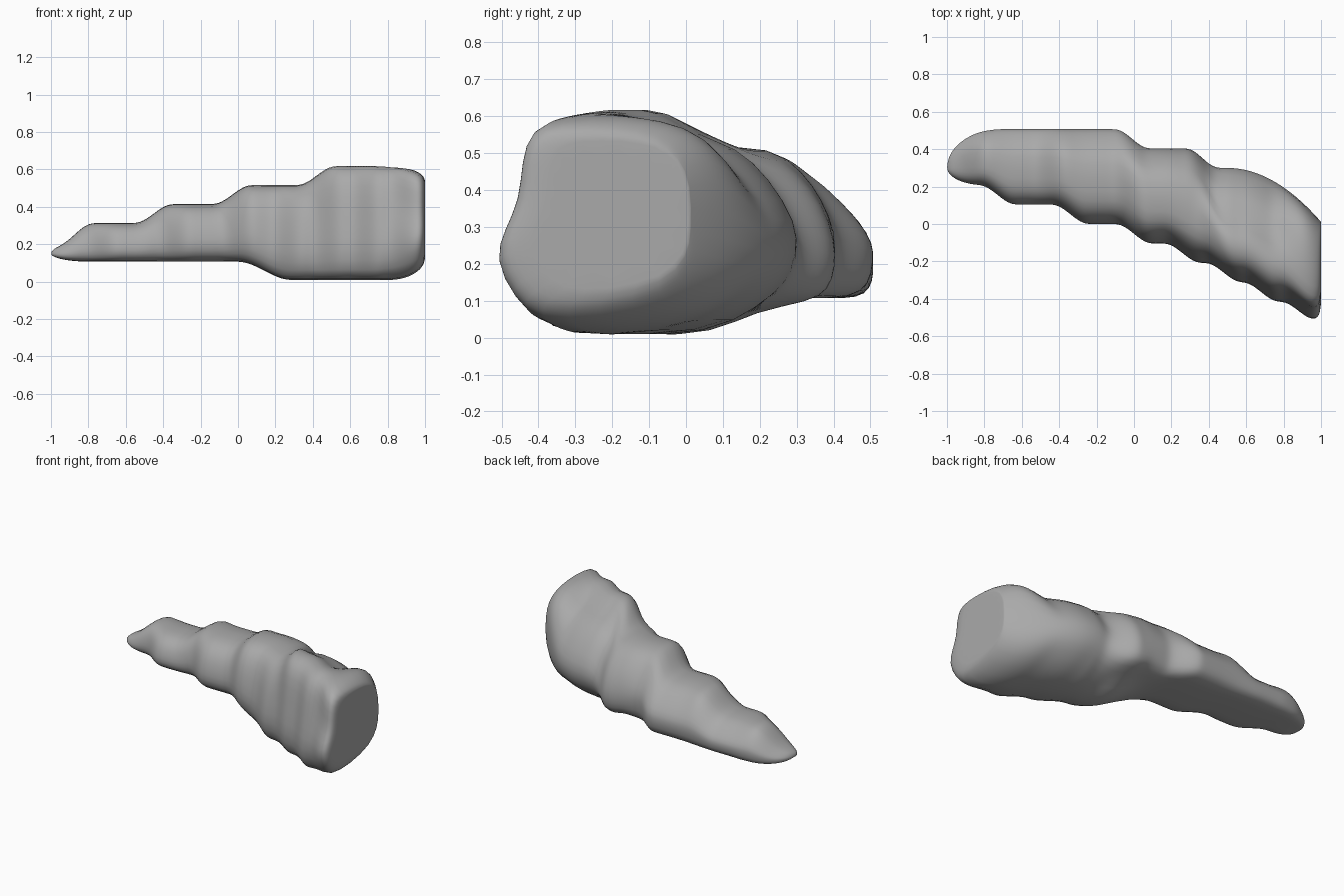
import bpy
import bmesh
from math import sqrt

if "Cube" in bpy.data.objects:
    bpy.data.objects.remove(bpy.data.objects["Cube"], do_unlink=True)

# Cross-section outlines as (across, up) fractions, from bottom front, up and over the back
BODY = [(.14, 0), (.04, .1), (0, .28), (.02, .5), (.07, .74), (.17, .92), (.32, 1), (.66, 1),
        (.8, .86), (.92, .67), (1, .48), (1, .32), (.98, .12), (.89, 0), (.65, 0), (.4, 0)]
MID = [(.12, 0), (.04, .1), (0, .28), (.03, .5), (.08, .74), (.17, .92), (.3, 1), (.68, 1),
       (.83, .86), (.94, .7), (1, .5), (1, .36), (.97, .24), (.88, .18), (.62, .13), (.42, .01)]
HEAD = [(.12, 0), (.04, .08), (0, .27), (.04, .48), (.08, .74), (.13, .91), (.24, 1), (.41, 1),
        (.54, .88), (.72, .84), (.87, .7), (1, .5), (1, .36), (.95, .24), (.82, .13), (.6, .01)]
END = [(.2, 0), (.09, .12), (0, .3), (.05, .45), (.12, .6), (.13, .8), (.17, .95), (.3, 1),
       (.6, 1), (.8, .96), (.93, .87), (1, .7), (1, .4), (.98, .25), (.85, .08), (.5, 0)]

# Places along the length where each side steps outward or inward
TOP_STEPS = (-.87, -.45, -.03, .42)
BACK_STEPS = (-.01, .37)
FRONT_STEPS = (-.73, -.34, 0, .26, .48, .68, .88)


def ramp(x, start, stop):
    """Smooth change from 0 to 1 between start and stop."""
    t = min(max((x - start) / (stop - start), 0), 1)
    return t * t * (3 - 2 * t)


def stairs(x, centres, half_width):
    """Number of rounded steps passed at x."""
    return sum(ramp(x, c - half_width, c + half_width) for c in centres)


def mix(first, second, factor):
    return [(a + (c - a) * factor, b + (d - b) * factor)
            for (a, b), (c, d) in zip(first, second)]


def limits(x):
    """Front, back, bottom and top of the body at x."""
    top = .212 + .102 * stairs(x, TOP_STEPS, .1)
    bottom = .107 - .103 * ramp(x, 0, .28)
    back = .508 - .103 * stairs(x, BACK_STEPS, .09)
    front = .205 - .105 * stairs(x, FRONT_STEPS, .095)
    # Back corner sweeps round toward the blunt end
    back -= .29 * max((x - .5) / .5, 0) ** 2
    # Back leans in slightly toward the pointed end
    back -= .03 * (1 - ramp(x, -.95, -.7))
    # Blunt end is rounded over
    t = max((x - .8) / .2, 0)
    fillet = 1 - sqrt(max(1 - t * t, 0))
    bottom += .12 * fillet
    top -= .08 * fillet
    front += .1 * fillet ** 3
    # Pointed end closes to a small rounded tip
    t = max((-.8 - x) / .2, 0)
    close = max(sqrt(max(1 - t * t, 0)), .06)
    front, back = (.3 + (v - .3) * close for v in (front, back))
    bottom, top = (.15 + (v - .15) * close for v in (bottom, top))
    return front, back, bottom, top


def section(x):
    front, back, bottom, top = limits(x)
    outline = mix(BODY, MID, ramp(x, .02, .22))
    outline = mix(outline, HEAD, ramp(x, .32, .5))
    outline = mix(outline, END, ramp(x, .72, .95))
    return [(x, front + u * (back - front), bottom + v * (top - bottom))
            for u, v in outline]


# Loft the sections along the length, packing them closer at both ends
count = 66
stations = [-.999, -.99, -.975]
stations += [-.95 + 1.9 * i / count for i in range(count + 1)]
stations += [.97, .985, .995, 1]

bm = bmesh.new()
rings = [[bm.verts.new(p) for p in section(x)] for x in stations]
for ring, following in zip(rings, rings[1:]):
    for i in range(len(ring)):
        j = (i + 1) % len(ring)
        bm.faces.new((ring[i], ring[j], following[j], following[i]))
bm.faces.new(rings[0])
cap = bm.faces.new(rings[-1])
bmesh.ops.inset_region(bm, faces=[cap], thickness=.03)
bmesh.ops.recalc_face_normals(bm, faces=bm.faces)
for face in bm.faces:
    face.smooth = True

mesh = bpy.data.meshes.new("stepped_body")
bm.to_mesh(mesh)
bm.free()
body = bpy.data.objects.new("stepped_body", mesh)
bpy.context.collection.objects.link(body)

# Round the facets
rounding = body.modifiers.new("rounding", 'SUBSURF')
rounding.levels = rounding.render_levels = 1

# Plain grey finish
grey = bpy.data.materials.new("plain_grey")
grey.use_nodes = True
colour = (.4, .4, .4, 1)
grey.diffuse_color = colour
grey.node_tree.nodes["Principled BSDF"].inputs["Base Color"].default_value = colour
mesh.materials.append(grey)
